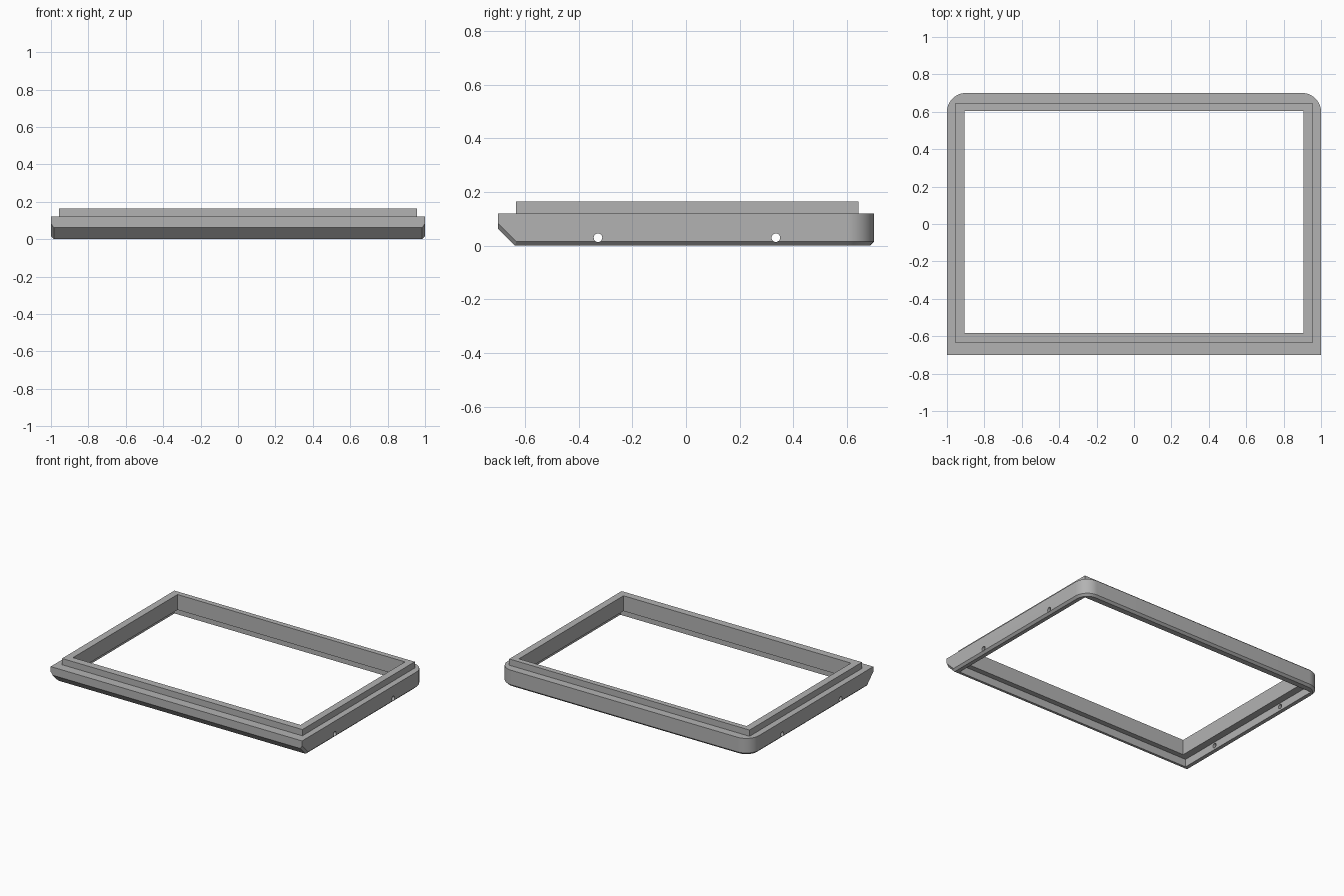
import bpy
import bmesh
import math
from mathutils import Vector, Matrix

if "Cube" in bpy.data.objects:
    bpy.data.objects.remove(bpy.data.objects["Cube"], do_unlink=True)

HALF_W, HALF_D, TOP = 1.0, 0.7, 0.12
RADIUS, CHAMFER = 0.1, 0.015
SLOPE = 0.062

grey = bpy.data.materials.new("plain grey")
grey.use_nodes = True
colour = (0.45, 0.45, 0.45, 1)
grey.diffuse_color = colour
grey.node_tree.nodes["Principled BSDF"].inputs["Base Color"].default_value = colour


def finish(name, bm):
    bmesh.ops.recalc_face_normals(bm, faces=bm.faces)
    mesh = bpy.data.meshes.new(name)
    bm.to_mesh(mesh)
    bm.free()
    mesh.materials.append(grey)
    ob = bpy.data.objects.new(name, mesh)
    bpy.context.collection.objects.link(ob)
    return ob


def block(name, half_x, y0, y1, z0, z1):
    bm = bmesh.new()
    size = Matrix.Diagonal((2 * half_x, y1 - y0, z1 - z0, 1))
    place = Matrix.Translation((0, (y0 + y1) / 2, (z0 + z1) / 2))
    bmesh.ops.create_cube(bm, size=1, matrix=place @ size)
    return finish(name, bm)


def combine(target, tool, operation):
    mod = target.modifiers.new(operation, "BOOLEAN")
    mod.operation = operation
    mod.solver = "EXACT"
    mod.object = tool
    bpy.context.view_layer.objects.active = target
    bpy.ops.object.modifier_apply(modifier=mod.name)
    bpy.data.objects.remove(tool, do_unlink=True)


# Outer body: square front corners, rounded back corners
outline = [(-HALF_W, -HALF_D), (HALF_W, -HALF_D)]
for cx, start in ((HALF_W - RADIUS, 0), (RADIUS - HALF_W, 90)):
    for i in range(13):
        a = math.radians(start + i * 7.5)
        outline.append((cx + RADIUS * math.cos(a),
                        HALF_D - RADIUS + RADIUS * math.sin(a)))
bm = bmesh.new()
base = bm.faces.new([bm.verts.new((x, y, 0)) for x, y in outline])
ext = bmesh.ops.extrude_face_region(bm, geom=[base])
bmesh.ops.translate(bm, vec=(0, 0, TOP),
                    verts=[v for v in ext["geom"] if isinstance(v, bmesh.types.BMVert)])

# Sloped underside along the front
normal = Vector((0, -1, -1)).normalized()
cut = bmesh.ops.bisect_plane(bm, geom=bm.verts[:] + bm.edges[:] + bm.faces[:],
                             plane_co=(0, -HALF_D, SLOPE), plane_no=normal, clear_outer=True)
bmesh.ops.contextual_create(
    bm, geom=[e for e in cut["geom_cut"] if isinstance(e, bmesh.types.BMEdge)])
bmesh.ops.recalc_face_normals(bm, faces=bm.faces)
bm.normal_update()

# Small chamfer where the side and back walls meet the underside
rim = [e for e in bm.edges if len(e.link_faces) == 2
       and sum(f.normal.z < -0.5 for f in e.link_faces) == 1
       and all(f.normal.y > -0.9 for f in e.link_faces)]
bmesh.ops.bevel(bm, geom=rim, offset=CHAMFER, segments=1, affect="EDGES")
frame = finish("frame", bm)

# Raised lip, opening and recess under it
combine(frame, block("lip", 0.956, -0.634, 0.643, 0.06, 0.165), "UNION")
combine(frame, block("opening", 0.905, -0.582, 0.605, -0.1, 0.3), "DIFFERENCE")
combine(frame, block("recess", 0.957, -0.62, 0.645, -0.1, 0.055), "DIFFERENCE")

# Pin holes through the side walls
for y in (-0.328, 0.335):
    bm = bmesh.new()
    bmesh.ops.create_cone(bm, cap_ends=True, segments=24, radius1=0.016, radius2=0.016, depth=3,
                          matrix=Matrix.Translation((0, y, 0.03)) @ Matrix.Rotation(math.pi / 2, 4, "Y"))
    combine(frame, finish("pin_hole", bm), "DIFFERENCE")

# Smooth the rounded corners and keep hard edges
bpy.ops.object.select_all(action="DESELECT")
frame.select_set(True)
bpy.context.view_layer.objects.active = frame
bpy.ops.object.shade_smooth_by_angle(angle=math.radians(30))
